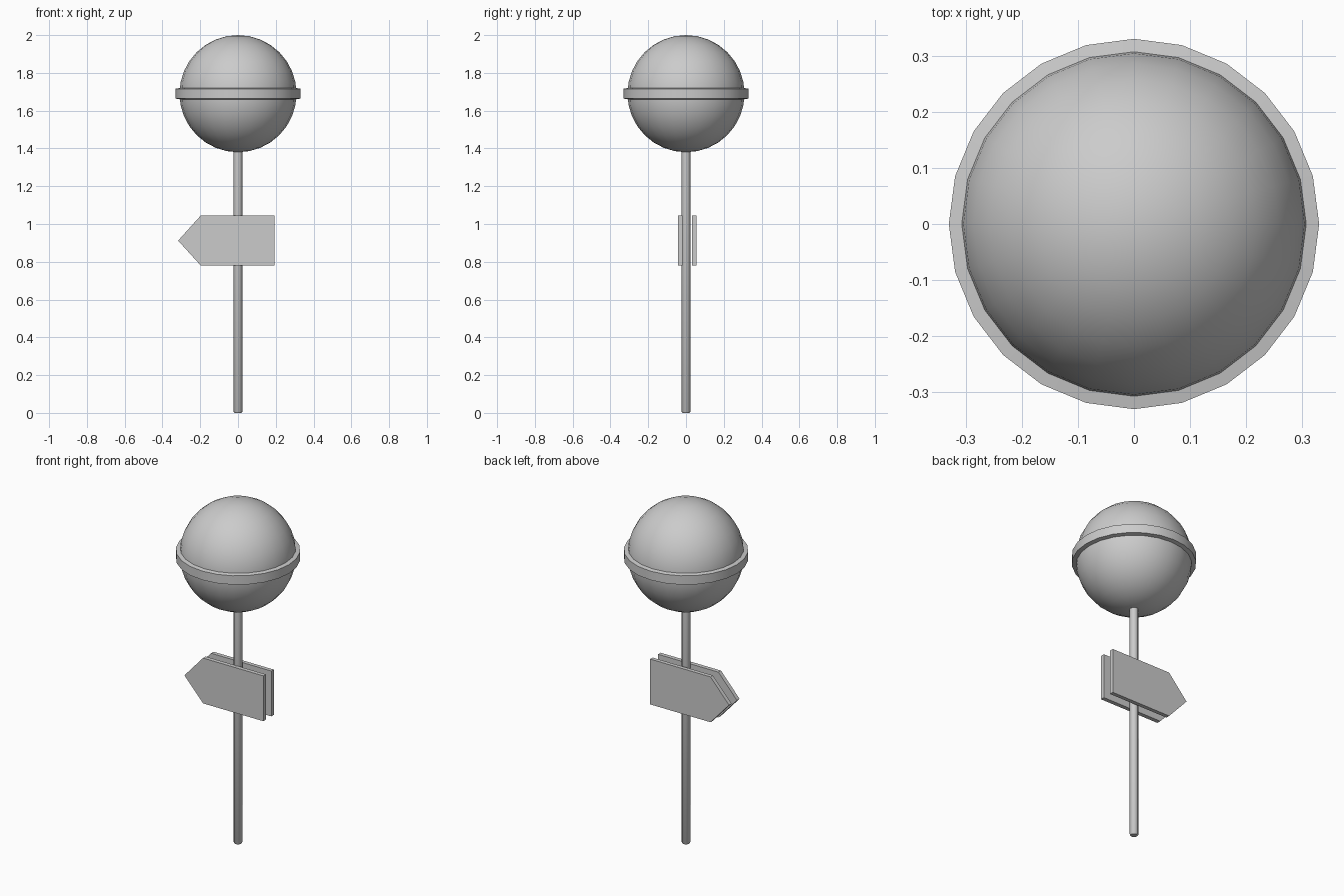
import bpy, bmesh, math

if "Cube" in bpy.data.objects:
    bpy.data.objects.remove(bpy.data.objects["Cube"])

SEG = 24
CENTRE_Z, RADIUS = 1.69, 0.31


def new_object(name, bm):
    bmesh.ops.recalc_face_normals(bm, faces=bm.faces)
    mesh = bpy.data.meshes.new(name)
    bm.to_mesh(mesh)
    bm.free()
    obj = bpy.data.objects.new(name, mesh)
    bpy.context.collection.objects.link(obj)
    return obj


def smooth(obj, angle=40):
    bpy.ops.object.select_all(action='DESELECT')
    obj.select_set(True)
    bpy.context.view_layer.objects.active = obj
    bpy.ops.object.shade_smooth_by_angle(angle=math.radians(angle))


def lathe(name, profile, segments, closed=False):
    # Spin a (radius, z) profile around the z axis
    bm = bmesh.new()
    verts = [bm.verts.new((0, -r, z)) for r, z in profile]
    edges = [bm.edges.new(pair) for pair in zip(verts, verts[1:])]
    if closed:
        edges.append(bm.edges.new((verts[-1], verts[0])))
    bmesh.ops.spin(bm, geom=verts + edges, cent=(0, 0, 0), axis=(0, 0, 1),
                   angle=math.tau, steps=segments, use_merge=True)
    bmesh.ops.remove_doubles(bm, verts=bm.verts, dist=1e-5)
    obj = new_object(name, bm)
    smooth(obj)
    return obj


# Globe on top
bm = bmesh.new()
bmesh.ops.create_uvsphere(bm, u_segments=SEG, v_segments=16, radius=RADIUS)
bmesh.ops.translate(bm, verts=bm.verts, vec=(0, 0, CENTRE_Z))
smooth(new_object("globe", bm))

# Band around the middle of the globe
lathe("globe_band", [(0.298, CENTRE_Z - 0.032), (0.330, CENTRE_Z - 0.026),
                     (0.330, CENTRE_Z + 0.026), (0.298, CENTRE_Z + 0.032)],
      SEG, closed=True)

# Pole with a slightly chamfered foot
lathe("pole", [(0, 0), (0.018, 0), (0.023, 0.006), (0.023, 1.40), (0, 1.40)], 12)

# Two arrow-shaped sign boards, in front of and behind the pole
ARROW = [(-0.317, 0.912), (-0.197, 0.78), (0.193, 0.78),
         (0.193, 1.045), (-0.197, 1.045)]
for name, y0, y1 in (("front_sign", -0.042, -0.018), ("back_sign", 0.032, 0.055)):
    bm = bmesh.new()
    face = bm.faces.new([bm.verts.new((x, y0, z)) for x, z in ARROW])
    ext = bmesh.ops.extrude_face_region(bm, geom=[face], use_keep_orig=True)
    moved = [g for g in ext["geom"] if isinstance(g, bmesh.types.BMVert)]
    bmesh.ops.translate(bm, verts=moved, vec=(0, y1 - y0, 0))
    new_object(name, bm)
